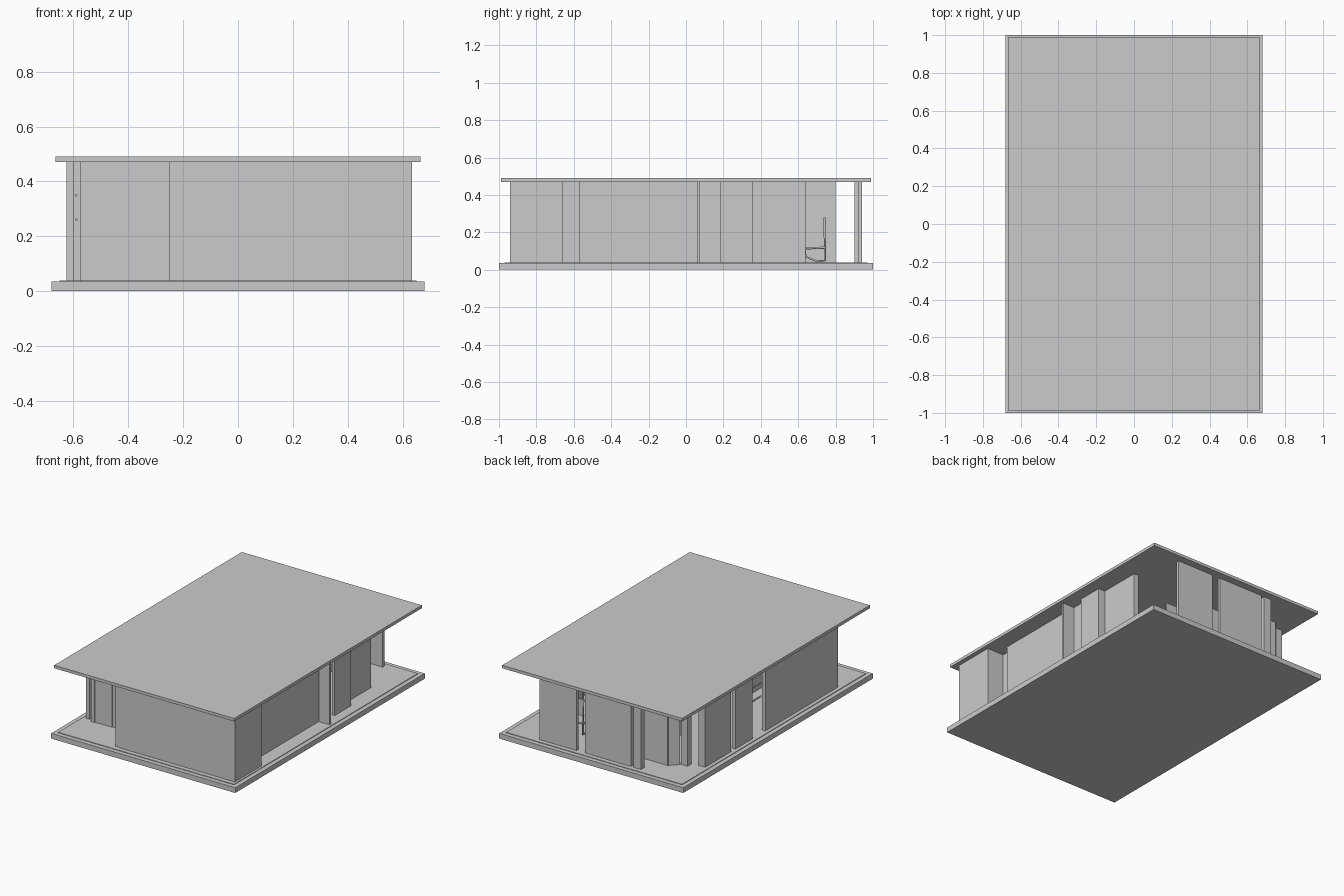
import bpy, bmesh, math
from mathutils import Vector

if "Cube" in bpy.data.objects:
    bpy.data.objects.remove(bpy.data.objects["Cube"])

Z0, Z1 = 0.035, 0.47   # wall bottom and top


def box(name, x0, x1, y0, y1, z0=Z0, z1=Z1):
    bm = bmesh.new()
    bmesh.ops.create_cube(bm, size=1)
    for v in bm.verts:
        v.co = Vector(((x0 + x1) / 2 + v.co.x * (x1 - x0),
                       (y0 + y1) / 2 + v.co.y * (y1 - y0),
                       (z0 + z1) / 2 + v.co.z * (z1 - z0)))
    me = bpy.data.meshes.new(name)
    bm.to_mesh(me)
    bm.free()
    ob = bpy.data.objects.new(name, me)
    bpy.context.collection.objects.link(ob)
    return ob


def wall(name, p, q, t=0.02):
    """Full-height straight wall between two plan points."""
    a, b = Vector(p), Vector(q)
    d = b - a
    c = (a + b) / 2
    ob = box(name, -d.length / 2, d.length / 2, -t / 2, t / 2)
    ob.location = (c.x, c.y, 0)
    ob.rotation_euler.z = math.atan2(d.y, d.x)
    return ob


def tube(name, pts, r=0.006, closed=False):
    cu = bpy.data.curves.new(name, 'CURVE')
    cu.dimensions = '3D'
    cu.bevel_depth = r
    cu.bevel_resolution = 1
    cu.use_fill_caps = True
    sp = cu.splines.new('POLY')
    sp.points.add(len(pts) - 1)
    for s, p in zip(sp.points, pts):
        s.co = (*p, 1)
    sp.use_cyclic_u = closed
    ob = bpy.data.objects.new(name, cu)
    bpy.context.collection.objects.link(ob)
    return ob


# slabs
box("base_slab", -0.68, 0.68, -1, 1, 0, 0.035)
box("floor_finish", -0.65, 0.65, -0.97, 0.97, 0.035, 0.039)
box("roof_slab", -0.665, 0.665, -0.99, 0.99, 0.47, 0.49)

# front wall in three panels, with its return into the recessed entrance
for i, (a, b) in enumerate([(-0.22, -0.08), (-0.08, 0.195), (0.195, 0.635)]):
    box(f"front_wall_{i}", a, b, -0.94, -0.92)
box("front_return_wall", -0.25, -0.22, -0.935, -0.71)

# recessed front-left wall with end post
box("recessed_front_wall", -0.425, -0.25, -0.72, -0.70)
box("recessed_front_panel", -0.555, -0.425, -0.725, -0.705)
box("front_left_post", -0.575, -0.55, -0.73, -0.70)

# left side walls
box("left_wall_long", -0.625, -0.60, -0.71, 0.055)
box("left_wall_middle", -0.625, -0.60, 0.19, 0.37)
box("left_wall_rear", -0.625, -0.60, 0.42, 0.69)
box("left_corner_return", -0.60, -0.575, 0.66, 0.69)

# right side walls, stepping in and out
box("right_wall_front", 0.615, 0.635, -0.92, -0.68)
box("right_return_front", 0.49, 0.635, -0.68, -0.66)
box("right_jog", 0.49, 0.51, -0.66, -0.57)
box("right_jog_end", 0.49, 0.555, -0.57, -0.55)
box("right_wall_long", 0.535, 0.555, -0.57, 0.06)
box("right_fin", 0.53, 0.635, 0.06, 0.075)
box("right_fin_link", 0.53, 0.55, 0.075, 0.185)
box("right_wall_middle", 0.565, 0.585, 0.185, 0.345)
box("right_middle_return", 0.52, 0.585, 0.335, 0.355)
for i, (a, b) in enumerate([(0.355, 0.475), (0.475, 0.60)]):
    box(f"right_wall_rear_{i}", 0.515, 0.535, a, b)
box("right_rear_post", 0.50, 0.535, 0.60, 0.64)

# back screen walls and post
for i, (a, b) in enumerate([(0.31, 0.425), (0.15, 0.31), (0.0, 0.09), (-0.22, 0.0)]):
    box(f"back_screen_{i}", a, b, 0.92, 0.94)
box("back_post", -0.325, -0.27, 0.90, 0.94)
box("back_post_link", -0.25, -0.22, 0.90, 0.94)

# recessed back wall with angled corner
box("recessed_back_wall", -0.425, -0.22, 0.78, 0.80)
wall("angled_corner", (-0.42, 0.79), (-0.47, 0.74))
box("back_left_post", -0.53, -0.48, 0.70, 0.74)

# interior partitions
box("partition_cross", -0.08, 0.53, 0.06, 0.08)
box("partition_front", 0.185, 0.205, -0.92, -0.30)
box("partition_entrance", -0.25, -0.23, -0.70, -0.30)
box("partition_rear", -0.24, -0.22, 0.35, 0.78)
box("partition_rear_cross", -0.24, 0.05, 0.60, 0.62)

# tubular chair on the back porch
for s, x in (("left", 0.24), ("right", 0.36)):
    tube(f"chair_frame_{s}", [(x, 0.74, 0.28), (x, 0.745, 0.05), (x, 0.70, 0.045),
                              (x, 0.64, 0.07), (x, 0.635, 0.11), (x, 0.74, 0.12)])
box("chair_seat", 0.24, 0.36, 0.64, 0.74, 0.11, 0.118)
box("chair_back", 0.24, 0.36, 0.735, 0.745, 0.17, 0.28)

# wall rails seen through the left-hand gap
for i, z in enumerate((0.26, 0.35)):
    tube(f"left_rail_{i}", [(-0.59, 0.05, z), (-0.59, 0.20, z)], 0.005)
